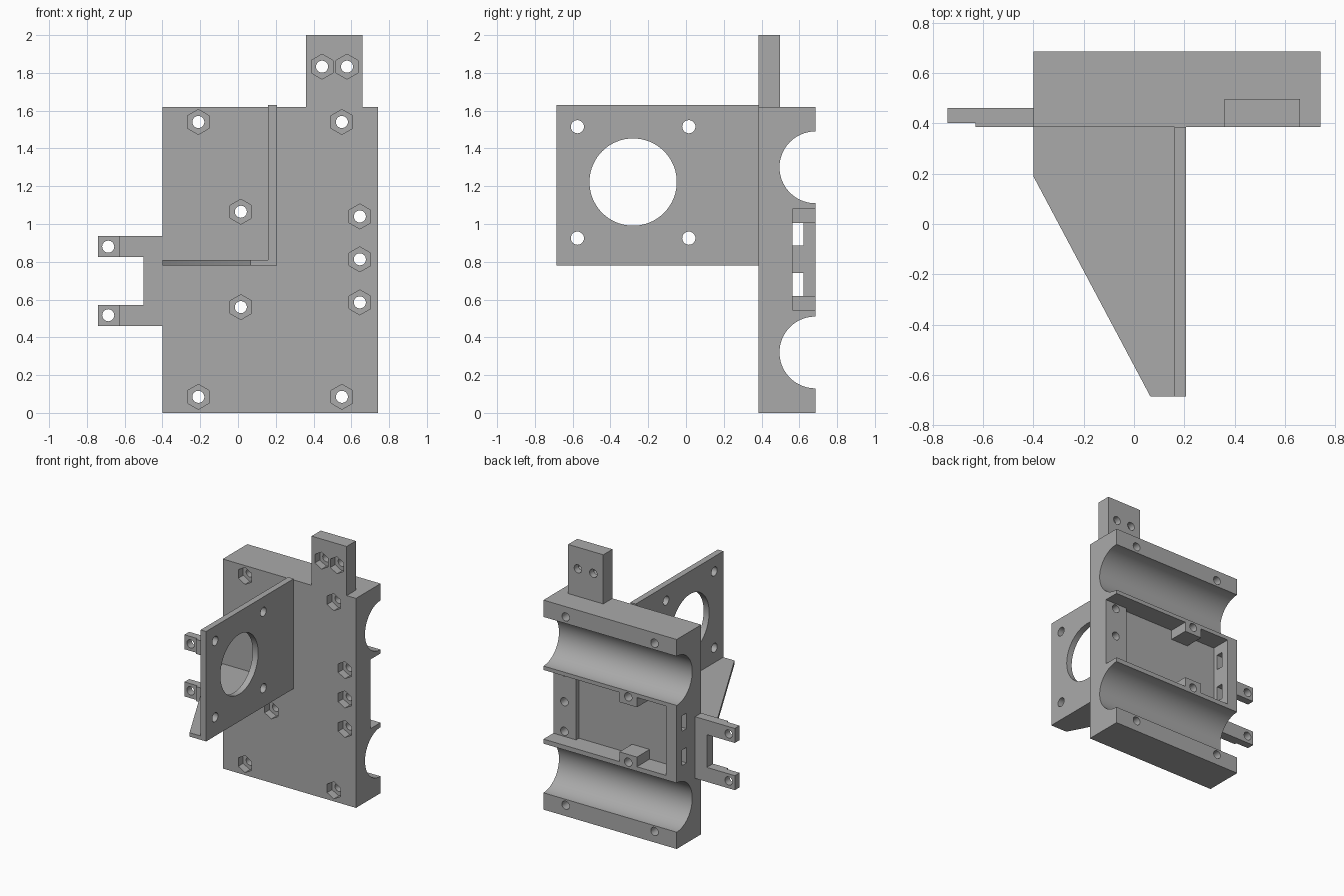
import bpy, bmesh, math
from mathutils import Vector

old = bpy.data.objects.get("Cube")
if old:
    bpy.data.objects.remove(old, do_unlink=True)

grey = bpy.data.materials.new("plain grey")
grey.use_nodes = True
COLOR = (0.4, 0.4, 0.4, 1)
grey.diffuse_color = COLOR
grey.node_tree.nodes["Principled BSDF"].inputs["Base Color"].default_value = COLOR

PLACE = {"x": lambda a, b, t: (t, a, b),
         "y": lambda a, b, t: (a, t, b),
         "z": lambda a, b, t: (a, b, t)}


def prism(name, outline, axis, lo, hi):
    """Extrude a flat outline along an axis."""
    bm = bmesh.new()
    low = [bm.verts.new(PLACE[axis](a, b, lo)) for a, b in outline]
    face = bm.faces.new(low)
    ext = bmesh.ops.extrude_face_region(bm, geom=[face])
    shift = Vector(PLACE[axis](0, 0, hi - lo))
    bmesh.ops.translate(bm, vec=shift,
                        verts=[g for g in ext["geom"] if isinstance(g, bmesh.types.BMVert)])
    bmesh.ops.recalc_face_normals(bm, faces=bm.faces)
    mesh = bpy.data.meshes.new(name)
    bm.to_mesh(mesh)
    bm.free()
    mesh.materials.append(grey)
    obj = bpy.data.objects.new(name, mesh)
    bpy.context.collection.objects.link(obj)
    return obj


def rect(a0, a1, b0, b1):
    return [(a0, b0), (a1, b0), (a1, b1), (a0, b1)]


def ring(a, b, r, n=32):
    return [(a + r * math.cos(math.pi / 2 + math.tau * i / n),
             b + r * math.sin(math.pi / 2 + math.tau * i / n)) for i in range(n)]


def cut(target, outline, axis, lo, hi):
    """Cut a prism out of the target and discard the cutter."""
    cutter = prism("cutter", outline, axis, lo, hi)
    cutter.hide_render = True
    mod = target.modifiers.new("cut", "BOOLEAN")
    mod.operation, mod.solver, mod.object = "DIFFERENCE", "EXACT", cutter
    bpy.context.view_layer.objects.active = target
    bpy.ops.object.modifier_apply(modifier=mod.name)
    bpy.data.objects.remove(cutter, do_unlink=True)


FRONT, BACK = 0.385, 0.685


def bolt_hole(target, x, z):
    """Through hole with a hexagonal nut trap at the front."""
    cut(target, ring(x, z, 0.032, 24), "y", 0.2, 0.9)
    cut(target, ring(x, z, 0.066, 6), "y", 0.3, FRONT + 0.06)


# Main plate with two bearing grooves across the back
plate = prism("main_plate", rect(-0.40, 0.74, 0, 1.62), "y", FRONT, BACK)
for z in (0.32, 1.30):
    cut(plate, ring(BACK, z, 0.19, 96), "x", -0.6, 0.9)

# Rear pocket, its outline stepping around two bolt bosses
bottom, top, step = 0.545, 1.08, 0.075
pocket = [(-0.31, bottom), (-0.06, bottom), (-0.06, bottom + step), (0.09, bottom + step),
          (0.09, bottom), (0.545, bottom), (0.545, top), (0.09, top),
          (0.09, top - step), (-0.06, top - step), (-0.06, top), (-0.31, top)]
cut(plate, pocket, "y", 0.53, 0.9)
# Shallower clamp ledge, open at the side
cut(plate, rect(0.54, 0.9, bottom, top), "y", 0.565, 0.9)
# Belt slots through the side wall
for z in (0.62, 0.885):
    cut(plate, rect(0.565, 0.622, z, z + 0.12), "x", -0.5, -0.25)

# Bolt holes
for x in (-0.21, 0.55):
    for z in (0.085, 1.54):
        bolt_hole(plate, x, z)
for z in (0.56, 1.065):
    bolt_hole(plate, 0.015, z)
for z in (0.585, 0.813, 1.04):
    bolt_hole(plate, 0.645, z)

# Upper mounting tab
tab = prism("upper_tab", rect(0.36, 0.66, 1.62, 2.0), "y", FRONT, 0.497)
for x in (0.445, 0.577):
    bolt_hole(tab, x, 1.833)

# Forked side bracket with thinner drilled tips
fork = [(-0.40, 0.46), (-0.74, 0.46), (-0.74, 0.572), (-0.50, 0.572),
        (-0.50, 0.825), (-0.74, 0.825), (-0.74, 0.937), (-0.40, 0.937)]
bracket = prism("side_bracket", fork, "y", FRONT, 0.46)
cut(bracket, rect(-0.9, -0.63, 0.3, 1.1), "y", 0.3, 0.402)
for z in (0.517, 0.88):
    cut(bracket, ring(-0.687, z, 0.032, 24), "y", 0.3, 0.6)

# Motor plate with a round opening and four screw holes
motor = prism("motor_plate", rect(-0.685, FRONT, 0.78, 1.63), "x", 0.16, 0.207)
cut(motor, ring(-0.28, 1.222, 0.231, 96), "x", 0, 0.4)
for y in (-0.575, 0.015):
    for z in (0.925, 1.515):
        cut(motor, ring(y, z, 0.035, 24), "x", 0, 0.4)

# Tapered shelf bracing the motor plate
shelf = prism("brace_shelf", [(-0.40, FRONT), (-0.40, 0.19), (0.065, -0.685),
                              (0.16, -0.685), (0.16, FRONT)], "z", 0.78, 0.81)

# Smooth the round surfaces, keep the edges sharp
bpy.ops.object.select_all(action="DESELECT")
for obj in (plate, tab, bracket, motor, shelf):
    obj.select_set(True)
bpy.context.view_layer.objects.active = plate
bpy.ops.object.shade_smooth_by_angle(angle=math.radians(30))
